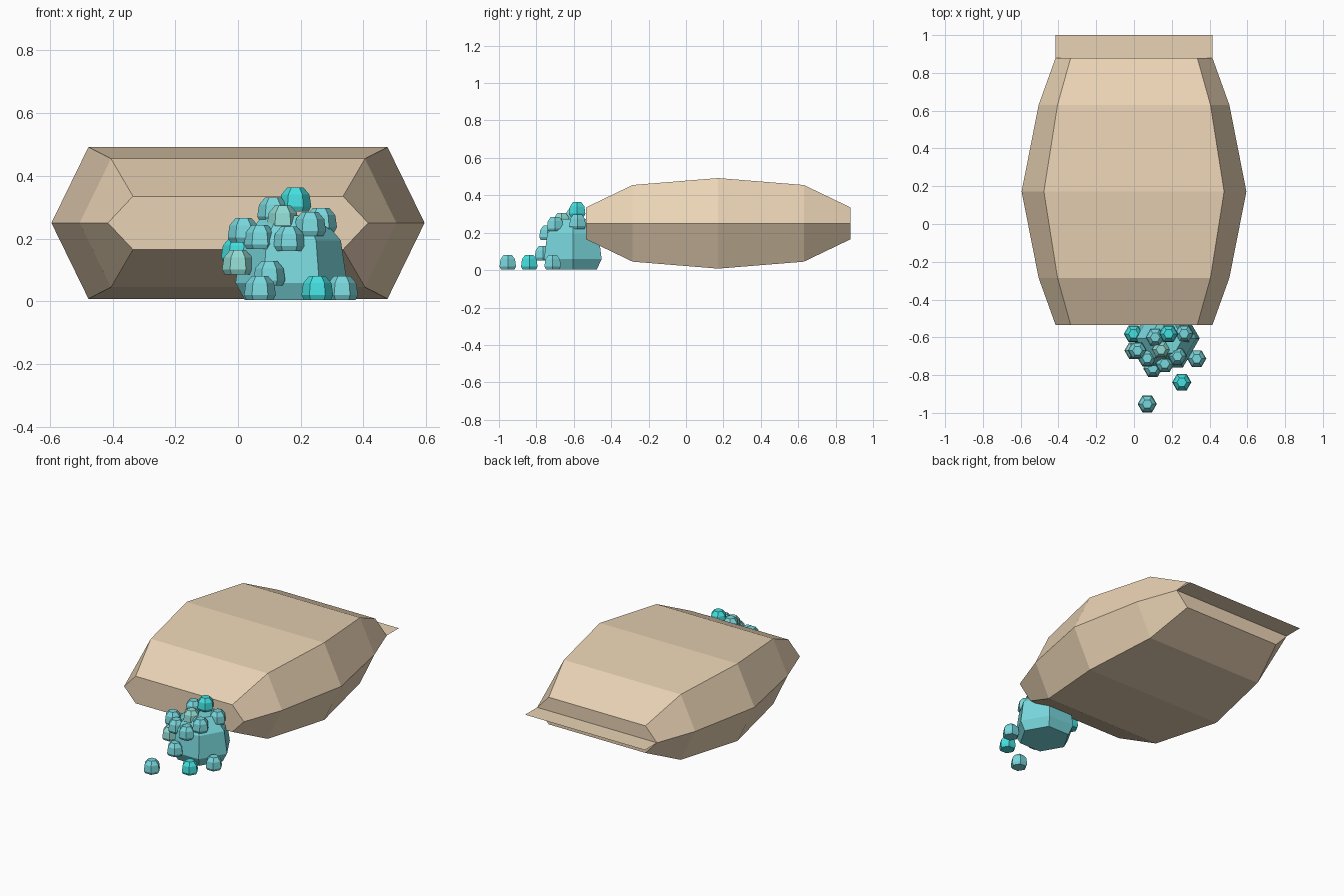
import bpy, bmesh
from math import cos, sin, pi

if "Cube" in bpy.data.objects:
    bpy.data.objects.remove(bpy.data.objects["Cube"])


def material(name, rgb):
    m = bpy.data.materials.new(name)
    m.diffuse_color = (*rgb, 1)
    m.use_nodes = True
    m.node_tree.nodes["Principled BSDF"].inputs["Base Color"].default_value = m.diffuse_color
    return m


def loft(name, rings, mat, location=(0, 0, 0)):
    """Bridge equal-sized rings of points and cap both ends, flat shaded."""
    bm = bmesh.new()
    loops = [[bm.verts.new(p) for p in ring] for ring in rings]
    n = len(loops[0])
    for a, b in zip(loops, loops[1:]):
        for i in range(n):
            j = (i + 1) % n
            bm.faces.new((a[i], a[j], b[j], b[i]))
    bm.faces.new(loops[0])
    bm.faces.new(loops[-1])
    bmesh.ops.recalc_face_normals(bm, faces=bm.faces)
    me = bpy.data.meshes.new(name)
    bm.to_mesh(me)
    bm.free()
    me.materials.append(mat)
    ob = bpy.data.objects.new(name, me)
    ob.location = location
    bpy.context.collection.objects.link(ob)
    return ob


tan = material("tan_cloth", (0.82, 0.65, 0.46))
teals = [material("teal", (0.19, 0.68, 0.72)),
         material("bright_teal", (0.06, 0.74, 0.74)),
         material("pale_teal", (0.28, 0.70, 0.64))]

# Bag: hexagonal sections along y (y, outer half width, flat half width, half height)
MID = 0.25
sections = [(-0.535, 0.415, 0.335, 0.085), (-0.285, 0.505, 0.405, 0.205),
            (0.172, 0.595, 0.477, 0.242),
            (0.63, 0.505, 0.405, 0.205), (0.88, 0.415, 0.335, 0.085)]
loft("bag", [[(-w, y, MID), (-f, y, MID + h), (f, y, MID + h),
              (w, y, MID), (f, y, MID - h), (-f, y, MID - h)]
             for y, w, f, h in sections], tan)

# Flat sealed seam at the back of the bag
seam = bpy.data.meshes.new("bag_seam")
seam.from_pydata([(-0.415, 0.88, MID), (0.415, 0.88, MID),
                  (0.415, 1.0, MID), (-0.415, 1.0, MID)], [], [(0, 1, 2, 3)])
seam.materials.append(tan)
bpy.context.collection.objects.link(bpy.data.objects.new("bag_seam", seam))

# Six-sided dome shared by the heap and the pellets (radius, height)
DOME = [(0.148, 0.0), (0.178, 0.055), (0.158, 0.19), (0.09, 0.27)]


def dome(name, mat, location, scale=1.0):
    rings = [[(r * scale * cos(k * pi / 3), r * scale * sin(k * pi / 3), z * scale)
              for k in range(6)] for r, z in DOME]
    return loft(name, rings, mat, location)


dome("heap", teals[0], (0.17, -0.605, 0.004))

# Pellets: x, y, centre z, colour index
pellets = [(0.183, -0.582, 0.325, 1), (0.112, -0.60, 0.293, 0),
           (0.143, -0.665, 0.267, 2), (0.265, -0.58, 0.26, 0),
           (0.23, -0.70, 0.247, 0), (0.018, -0.67, 0.227, 0),
           (0.07, -0.71, 0.205, 0), (0.163, -0.74, 0.20, 0),
           (-0.003, -0.582, 0.163, 1), (0.0, -0.67, 0.125, 2),
           (0.10, -0.765, 0.09, 0), (0.07, -0.953, 0.043, 0),
           (0.253, -0.838, 0.043, 1), (0.332, -0.713, 0.043, 0)]
for i, (x, y, z, c) in enumerate(pellets):
    dome(f"pellet_{i + 1}", teals[c], (x, y, z - 0.039), 0.285)
